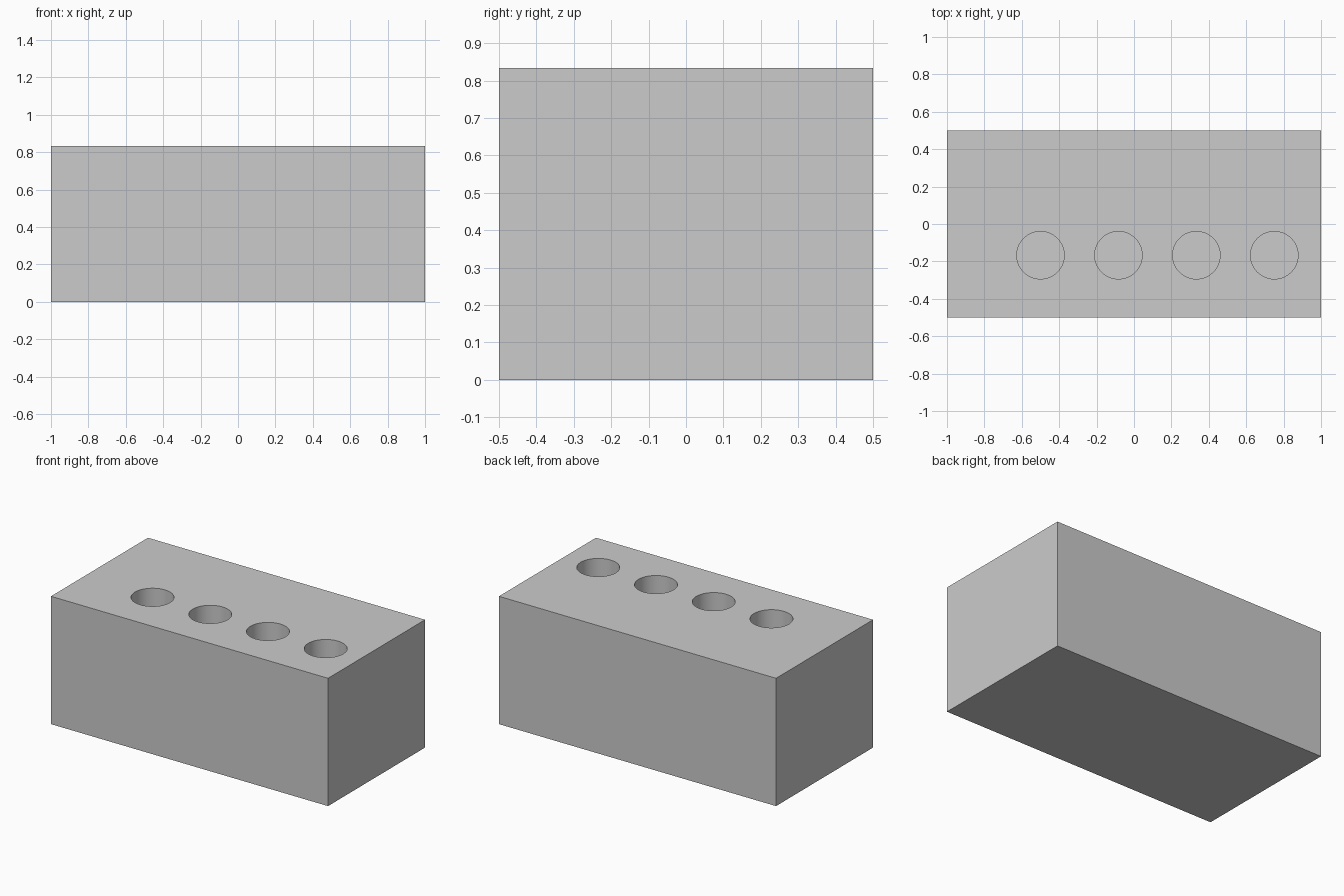
import bpy

if "Cube" in bpy.data.objects:
    bpy.data.objects.remove(bpy.data.objects["Cube"])

LENGTH, WIDTH, HEIGHT = 2.0, 1.0, 0.834
HOLE_RADIUS, HOLE_DEPTH, HOLE_Y = 0.127, 0.6, -0.167
FIRST_X, PITCH, COUNT = -0.5, 0.4167, 4

# Solid block standing on the floor
bpy.ops.mesh.primitive_cube_add(size=1, location=(0, 0, HEIGHT / 2))
block = bpy.context.object
block.name = "holder_block"
block.scale = (LENGTH, WIDTH, HEIGHT)
bpy.ops.object.transform_apply(location=True, rotation=False, scale=True)


def bore_hole(index):
    """Cut one blind round hole into the top of the block."""
    overshoot = 0.1
    depth = HOLE_DEPTH + overshoot
    z = HEIGHT - HOLE_DEPTH + depth / 2
    bpy.ops.mesh.primitive_cylinder_add(
        vertices=64, radius=HOLE_RADIUS, depth=depth,
        location=(FIRST_X + index * PITCH, HOLE_Y, z))
    cutter = bpy.context.object
    cutter.name = f"hole_cutter_{index + 1}"
    cutter.hide_render = True
    bpy.context.view_layer.objects.active = block
    cut = block.modifiers.new("hole", "BOOLEAN")
    cut.operation = "DIFFERENCE"
    cut.solver = "EXACT"
    cut.object = cutter
    bpy.ops.object.modifier_apply(modifier=cut.name)
    bpy.data.objects.remove(cutter, do_unlink=True)


# Row of holes near the front edge
for i in range(COUNT):
    bore_hole(i)

# Smooth hole walls, sharp block edges
bpy.ops.object.select_all(action="DESELECT")
block.select_set(True)
bpy.context.view_layer.objects.active = block
bpy.ops.object.shade_smooth_by_angle()
